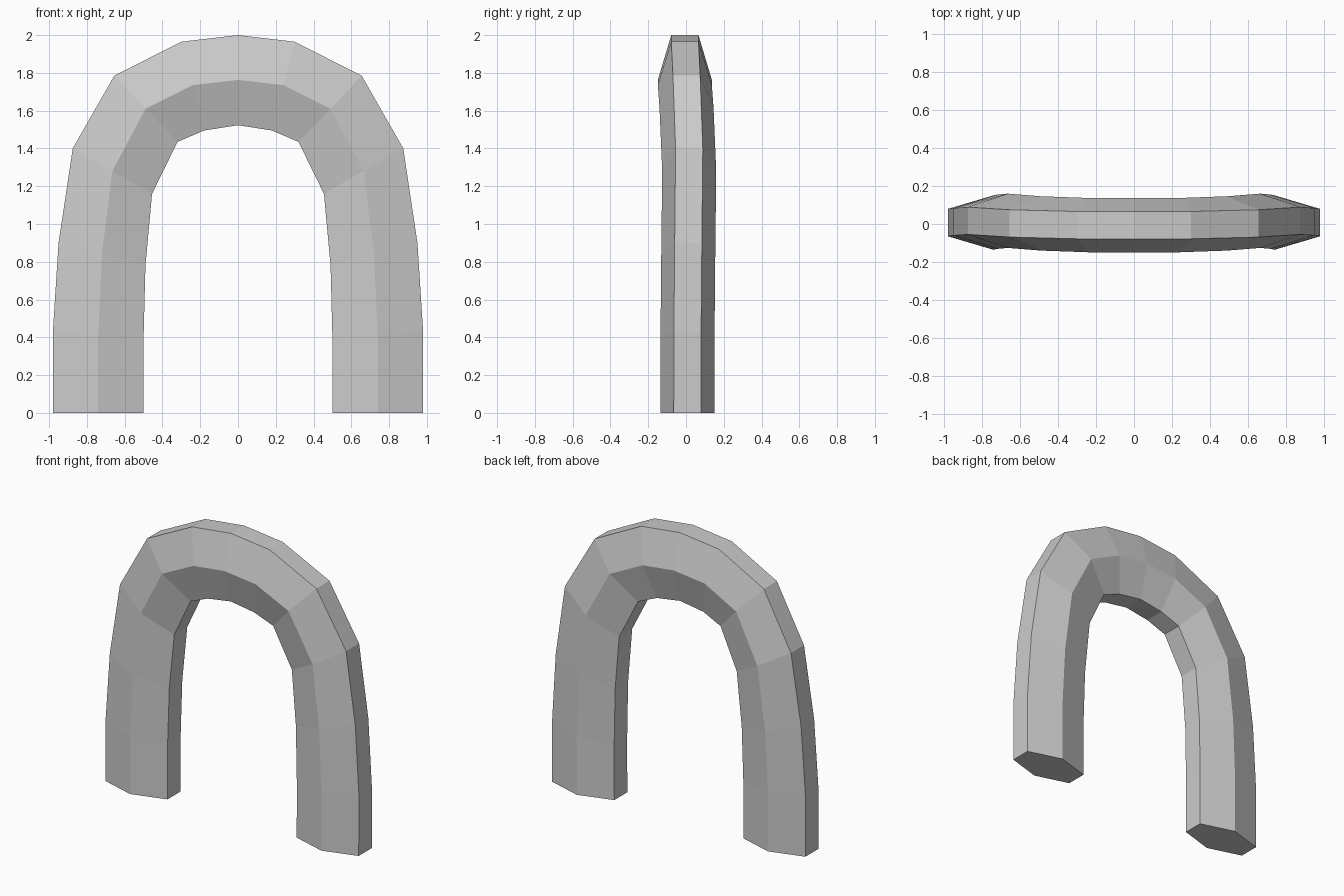
import bpy, bmesh

if "Cube" in bpy.data.objects:
    bpy.data.objects.remove(bpy.data.objects["Cube"])

# Right half, foot to crown: outer (x, z), ridge (x, z), inner (x, z), y drift
half = [
    ((0.98, 0.00), (0.74, 0.00), (0.50, 0.00), 0.007),
    ((0.98, 0.43), (0.74, 0.41), (0.50, 0.39), 0.008),
    ((0.95, 0.90), (0.72, 0.84), (0.49, 0.78), 0.012),
    ((0.875, 1.40), (0.665, 1.28), (0.455, 1.16), 0.017),
    ((0.655, 1.785), (0.49, 1.61), (0.32, 1.435), 0.003),
    ((0.30, 1.965), (0.24, 1.735), (0.18, 1.495), -0.006),
    ((0.00, 2.00), (0.00, 1.763), (0.00, 1.523), -0.006),
]
EDGE, RIDGE = 0.072, 0.143  # half depths of the hexagonal section


def flip(p):
    return (-p[0], p[1])


# Mirror the stations into a full arch
stations = half + [(flip(o), flip(m), flip(i), d) for o, m, i, d in half[-2::-1]]

bm = bmesh.new()
rings = []
for outer, mid, inner, dy in stations:
    section = [(outer, -EDGE), (mid, -RIDGE), (inner, -EDGE),
               (inner, EDGE), (mid, RIDGE), (outer, EDGE)]
    rings.append([bm.verts.new((p[0], y + dy, p[1])) for p, y in section])

# Skin between sections, then close both feet
for a, b in zip(rings, rings[1:]):
    for k in range(6):
        n = (k + 1) % 6
        bm.faces.new((a[k], a[n], b[n], b[k]))
bm.faces.new(rings[0])
bm.faces.new(rings[-1])
bmesh.ops.recalc_face_normals(bm, faces=bm.faces)

mesh = bpy.data.meshes.new("arch")
bm.to_mesh(mesh)
bm.free()
bpy.context.collection.objects.link(bpy.data.objects.new("arch", mesh))
